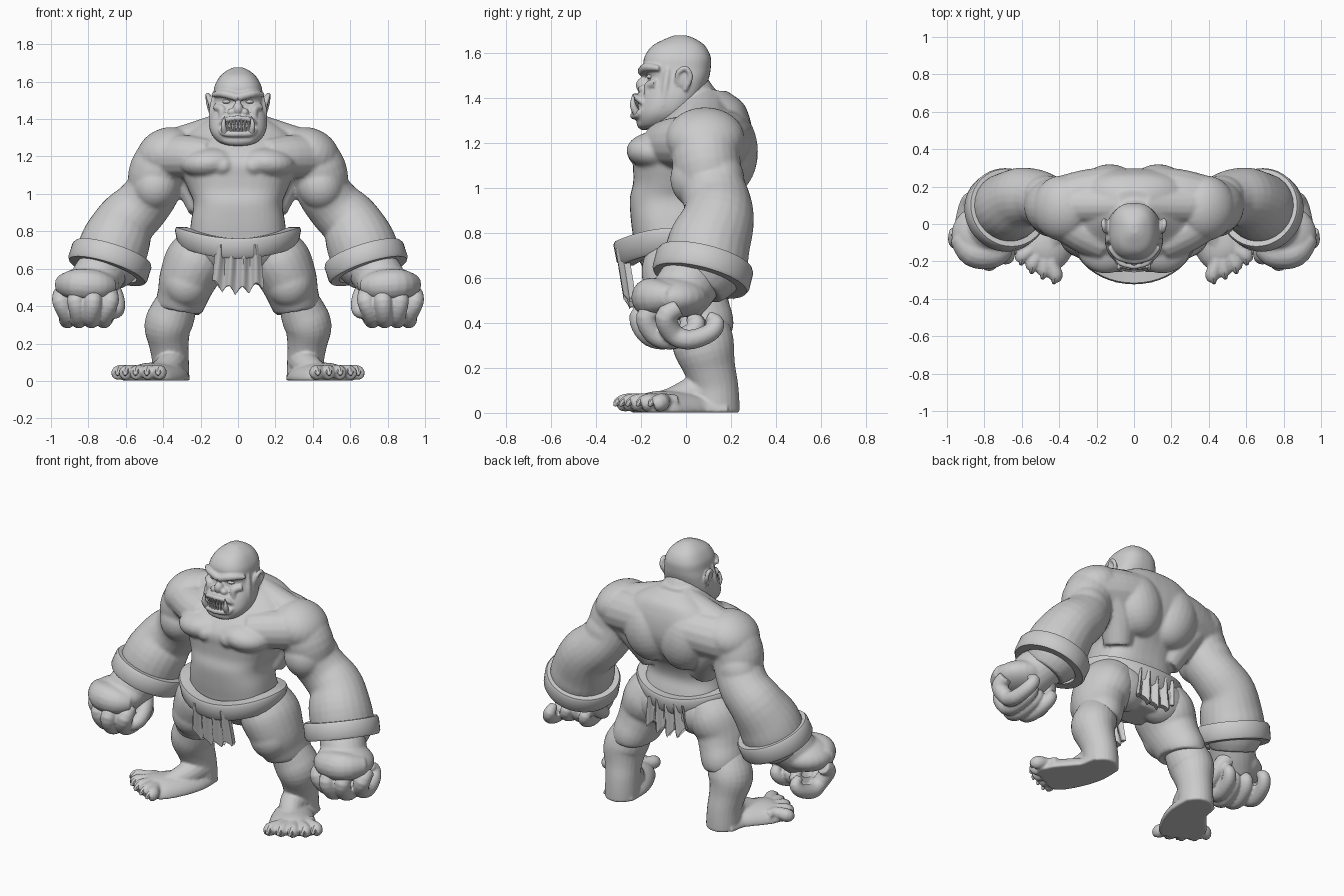
import bpy, bmesh, math
from mathutils import Vector, Matrix

cube = bpy.data.objects.get("Cube")
if cube:
    bpy.data.objects.remove(cube, do_unlink=True)

clay = bpy.data.materials.new("clay grey")
clay.use_nodes = True
clay.diffuse_color = (0.6, 0.6, 0.6, 1)
bsdf = next(n for n in clay.node_tree.nodes if n.type == 'BSDF_PRINCIPLED')
bsdf.inputs["Base Color"].default_value = clay.diffuse_color


def spline(pts, n=4):
    """Smooth curve through tuples of any length."""
    out = []
    for i in range(len(pts) - 1):
        quad = [pts[max(i - 1, 0)], pts[i], pts[i + 1], pts[min(i + 2, len(pts) - 1)]]
        for k in range(n):
            t = k / n
            out.append(tuple(b + 0.5 * t * (c - a + t * (2 * a - 5 * b + 4 * c - d + t * (3 * (b - c) + d - a)))
                             for a, b, c, d in zip(*quad)))
    return out + [tuple(pts[-1])]


def loft(bm, rings, closed=False):
    rows = [[bm.verts.new(p) for p in ring] for ring in rings]
    pairs = list(zip(rows, rows[1:])) + ([(rows[-1], rows[0])] if closed else [])
    for a, b in pairs:
        for i in range(len(a)):
            j = (i + 1) % len(a)
            bm.faces.new((a[i], a[j], b[j], b[i]))
    if not closed:
        bm.faces.new(rows[0][::-1])
        bm.faces.new(rows[-1])


def tube(bm, pts, squash=(1, 1, 1), side=1, sides=16):
    """Round limb through (x, y, z, radius) points; side=-1 mirrors it."""
    path = spline(pts)
    centres = [Vector((p[0] * side, p[1], p[2])) for p in path]
    rings, q, last = [], None, None
    for i, c in enumerate(centres):
        d = (centres[min(i + 1, len(path) - 1)] - centres[max(i - 1, 0)]).normalized()
        q = d.to_track_quat('Z', 'Y') if q is None else last.rotation_difference(d) @ q
        last = d
        r = max(path[i][3], 0.003)
        ring = []
        for k in range(sides):
            a = math.tau * k / sides
            off = q @ Vector((r * math.cos(a), r * math.sin(a), 0))
            ring.append(c + Vector(o * s for o, s in zip(off, squash)))
        rings.append(ring)
    loft(bm, rings)


def stack(bm, sections, power=0.8, sides=40):
    """Level sections of (z, front y, back y, half width)."""
    def bend(v):
        return math.copysign(abs(v) ** power, v)
    angles = [math.tau * k / sides for k in range(sides)]
    loft(bm, [[(w * bend(math.cos(a)), (y0 + y1) / 2 + (y1 - y0) / 2 * bend(math.sin(a)), z) for a in angles]
              for z, y0, y1, w in spline(sections)])


def blob(bm, centre, radii, turn=0, side=1):
    m = (Matrix.Translation((centre[0] * side, centre[1], centre[2]))
         @ Matrix.Rotation(turn * side, 4, 'Y') @ Matrix.Diagonal((*radii, 1)))
    bmesh.ops.create_uvsphere(bm, u_segments=24, v_segments=16, radius=1, matrix=m)


def band(bm, frame, thick, high, steps=48):
    """Closed strap; frame(angle) gives centre, outward and up directions."""
    rings = []
    for k in range(steps):
        c, out, up = frame(math.tau * k / steps)
        rings.append([c + out * thick * a + up * high * b for a, b in
                      ((-1, -1), (0.7, -1), (1, -0.7), (1, 0.7), (0.7, 1), (-1, 1))])
    loft(bm, rings, closed=True)


def finish(bm, name, voxel=0, mirror=False, smooth=3):
    bmesh.ops.recalc_face_normals(bm, faces=bm.faces)
    me = bpy.data.meshes.new(name)
    bm.to_mesh(me)
    bm.free()
    me.materials.append(clay)
    ob = bpy.data.objects.new(name, me)
    bpy.context.collection.objects.link(ob)
    if voxel:
        m = ob.modifiers.new("fuse", 'REMESH')
        m.mode, m.voxel_size, m.use_smooth_shade = 'VOXEL', voxel, True
        m = ob.modifiers.new("soften", 'SMOOTH')
        m.factor, m.iterations = 0.5, smooth
    else:
        bpy.ops.object.select_all(action='DESELECT')
        ob.select_set(True)
        bpy.context.view_layer.objects.active = ob
        bpy.ops.object.shade_smooth_by_angle(angle=math.radians(40))
    if mirror:
        ob.modifiers.new("other side", 'MIRROR')


# Upper body: trunk, neck, chest, back, shoulders and arms
bm = bmesh.new()
stack(bm, [(.54, -.08, .13, .12), (.62, -.17, .18, .25), (.70, -.22, .18, .27), (.78, -.235, .16, .26),
           (.86, -.245, .14, .25), (.95, -.25, .17, .238), (1.02, -.235, .225, .265), (1.09, -.235, .27, .295),
           (1.17, -.235, .295, .32), (1.25, -.175, .295, .33), (1.32, -.09, .28, .28), (1.38, -.03, .25, .2),
           (1.43, .02, .18, .1)], .74)
tube(bm, [(0, .06, 1.2, .17), (0, .03, 1.32, .15), (0, -.02, 1.45, .12)])
for s in (1, -1):
    # Pectorals, shoulder blades, flanks, seat and trapezius
    stack_centre = .15
    blob(bm, (stack_centre, -.125, 1.165), (.155, .14, .085), .08, s)
    blob(bm, (.08, -.15, 1.15), (.075, .11, .07), 0, s)
    tube(bm, [(.15, -.1, 1.19, .105), (.27, -.04, 1.2, .115), (.4, .05, 1.2, .12)], side=s)
    blob(bm, (.13, .18, 1.16), (.16, .14, .2), .25, s)
    tube(bm, [(.12, .18, 1.22, .13), (.26, .15, 1.21, .14), (.4, .11, 1.19, .14)], side=s)
    tube(bm, [(.3, .13, 1.15, .12), (.23, .12, 1.05, .105), (.18, .07, .92, .085)], side=s)
    blob(bm, (.14, .07, .65), (.16, .125, .14), 0, s)
    tube(bm, [(.04, .1, 1.36, .09), (.2, .1, 1.295, .1), (.37, .1, 1.23, .11)], side=s)
    # Arm with shoulder, biceps and triceps
    tube(bm, [(.25, .1, 1.2, .12), (.37, .09, 1.19, .15), (.43, .09, 1.12, .152), (.455, .11, 1.02, .145),
              (.52, .14, .93, .15), (.6, .14, .85, .163), (.655, .1, .74, .185), (.69, .08, .64, .18),
              (.72, .04, .56, .13)], side=s, sides=24)
    blob(bm, (.385, .085, 1.22), (.165, .175, .13), .45, s)
    blob(bm, (.44, .05, 1.04), (.122, .12, .13), -.3, s)
    blob(bm, (.47, .15, 1.03), (.125, .11, .14), -.4, s)
finish(bm, "upper_body", .0105, smooth=3)

# Head: skull, brow, nose, muzzle, lips, cheeks and ears
bm = bmesh.new()
stack(bm, [(1.26, -.2, -.1, .06), (1.28, -.215, -.04, .108), (1.33, -.22, .03, .147), (1.40, -.2, .07, .155),
           (1.48, -.17, .1, .142), (1.53, -.188, .11, .133), (1.58, -.185, .11, .124), (1.63, -.15, .085, .095),
           (1.662, -.09, .04, .055), (1.677, -.05, .0, .02)])
blob(bm, (0, -.155, 1.385), (.105, .07, .06))
blob(bm, (0, -.19, 1.455), (.028, .033, .035))
blob(bm, (0, -.185, 1.29), (.09, .035, .035))
for s in (1, -1):
    tube(bm, [(.135, -.12, 1.53, .012), (.08, -.175, 1.535, .02), (0, -.195, 1.515, .022)], side=s)
    tube(bm, [(.12, -.13, 1.465, .02), (.085, -.165, 1.45, .022), (.09, -.17, 1.4, .015)], side=s)
    tube(bm, [(.1, -.17, 1.36, .012), (.07, -.21, 1.395, .014), (0, -.228, 1.405, .015)], side=s)
    tube(bm, [(.1, -.17, 1.36, .012), (.075, -.215, 1.325, .016), (0, -.232, 1.32, .017)], side=s)
    tube(bm, [(.125, -.08, 1.53, .012), (.136, -.09, 1.45, .018), (.138, -.1, 1.36, .018)], side=s)
    blob(bm, (.036, -.187, 1.437), (.022, .026, .02), 0, s)
    blob(bm, (.148, -.012, 1.485), (.013, .028, .045), 0, s)
    tube(bm, [(.14, -.04, 1.45, .01), (.157, -.035, 1.51, .012), (.163, 0, 1.53, .012),
              (.16, .02, 1.49, .012), (.145, -.005, 1.435, .012)], side=s)
finish(bm, "head", .006)

# Eyes, teeth and tusks
bm = bmesh.new()
for s in (1, -1):
    blob(bm, (.06, -.155, 1.493), (.024, .02, .012), 0, s)
finish(bm, "eyes")
bm = bmesh.new()
for i in range(-3, 4):
    y = -.232 + .002 * i * i
    tube(bm, [(i * .019, y, 1.4, .009), (i * .019, y - .004, 1.365, .004)], sides=8)
    tube(bm, [(i * .019, y, 1.33, .009), (i * .019, y - .004, 1.36, .006)], sides=8)
for s in (1, -1):
    tube(bm, [(.07, -.215, 1.325, .017), (.078, -.235, 1.365, .014), (.072, -.235, 1.415, .003)], side=s, sides=10)
finish(bm, "teeth")

# Wrist cuffs
bm = bmesh.new()
axis = Vector((.32, -.25, -1)).normalized()
across = axis.cross(Vector((0, 1, 0))).normalized()
along = axis.cross(across)


def cuff_frame(a):
    out = across * math.cos(a) + along * math.sin(a)
    return Vector((.685, .075, .635)) + out * .193, out, axis


band(bm, cuff_frame, .028, .052)
finish(bm, "cuffs", mirror=True)

# Hands: smooth wrist and back of the hand ending in a knuckle ridge
bm = bmesh.new()
tube(bm, [(.7, .05, .62, .13), (.75, 0, .56, .135), (.8, -.05, .49, .125)], sides=24)
blob(bm, (.805, -.06, .515), (.172, .165, .095), .05)
tube(bm, [(.675, -.12, .505, .05), (.75, -.155, .51, .08), (.86, -.145, .515, .085), (.94, -.06, .515, .055)])
finish(bm, "hands", .009, True, 5)

# Curled fingers and thumbs
bm = bmesh.new()
for x, y in ((.685, -.175), (.775, -.21), (.865, -.18), (.946, -.095)):
    mid = x + (.81 - x) * .25
    tube(bm, [(x, y + .06, .47, .042), (x, y + .005, .425, .048), (mid, y + .04, .35, .047),
              (mid, y + .11, .325, .044), (mid - .02, y + .2, .355, .041), (mid - .04, y + .23, .4, .036),
              (mid - .04, y + .19, .43, .025)])
tube(bm, [(.71, .04, .53, .06), (.66, 0, .45, .05), (.65, -.08, .38, .043), (.69, -.14, .36, .03)])
finish(bm, "fingers", .0075, True, 2)

# Ragged breeches
bm = bmesh.new()
tube(bm, [(.17, 0, .73, .14), (.225, 0, .64, .165), (.27, .005, .54, .153), (.295, .035, .46, .137),
          (.315, .06, .40, .128), (.32, .06, .365, .118)], (1, 1.2, 1), sides=24)
blob(bm, (.275, -.06, .52), (.125, .12, .13))
finish(bm, "breeches", .011, True)

# Lower legs and feet with spread toes and flat soles
toes = ((.42, -.29), (.48, -.265), (.54, -.235), (.595, -.19), (.635, -.135))
bm = bmesh.new()
tube(bm, [(.32, .04, .44, .105), (.35, .065, .36, .123), (.375, .08, .29, .126), (.37, .105, .2, .107),
          (.362, .125, .12, .099), (.36, .13, .04, .1), (.36, .13, -.03, .1)], (1, 1.08, 1), sides=24)
tube(bm, [(.36, .18, .005, .1), (.37, .06, .01, .113), (.41, -.03, .01, .13),
          (.47, -.12, .005, .14), (.505, -.17, .0, .125), (.52, -.2, .0, .1)], (1, 1, .66), sides=32)
tube(bm, [(.36, .1, .1, .095), (.37, .02, .08, .075), (.42, -.07, .05, .06), (.46, -.15, .04, .05)])
for x, y in toes:
    tube(bm, [(.44 + (x - .42) * .5, y * .3, .05, .03), (x * .6 + .19, y * .7, .053, .034),
              (x, y + .02, .045, .04), (x + .008, y - .008, .035, .03)])
for v in bm.verts:
    v.co.z = max(v.co.z, .001)
finish(bm, "lower_legs", .008, True, 2)
bm = bmesh.new()
for x, y in toes:
    tube(bm, [(x, y + .01, .062, .02), (x + .006, y - .015, .048, .017), (x + .008, y - .028, .03, .006)], sides=8)
finish(bm, "claws", mirror=True)

# Sash around the hips
bm = bmesh.new()


def sash_frame(a):
    out = Vector((math.cos(a), math.sin(a), 0))
    centre = Vector((.295 * out.x, -.05 + .23 * out.y, .738 + .03 * math.cos(2 * a)))
    return centre, out, (Vector((0, 0, 1)) + out * .2).normalized()


band(bm, sash_frame, .035, .055)
finish(bm, "sash")


# Loincloth sheets with folds and a ragged hem
def loincloth(name, top_y, hem_y, hem_z, cols=37):
    bm = bmesh.new()
    rings = []
    for t in (0, .2, .4, .6, .8, 1):
        front, back = [], []
        for i in range(cols):
            u = 2 * i / (cols - 1) - 1
            low = hem_z + .05 * abs(math.sin(u * 6 + .6)) + .04 * u * u
            y = top_y + (hem_y - top_y) * t + .014 * math.cos(u * 12 + t)
            x, z = (.12 + .018 * t) * u, .73 + (low - .73) * t
            front.append((x, y - .014, z))
            back.append((x, y + .014, z))
        rings.append(front + back[::-1])
    loft(bm, rings)
    finish(bm, name)


loincloth("front_loincloth", -.285, -.25, .455)
loincloth("back_loincloth", .19, .185, .5)
